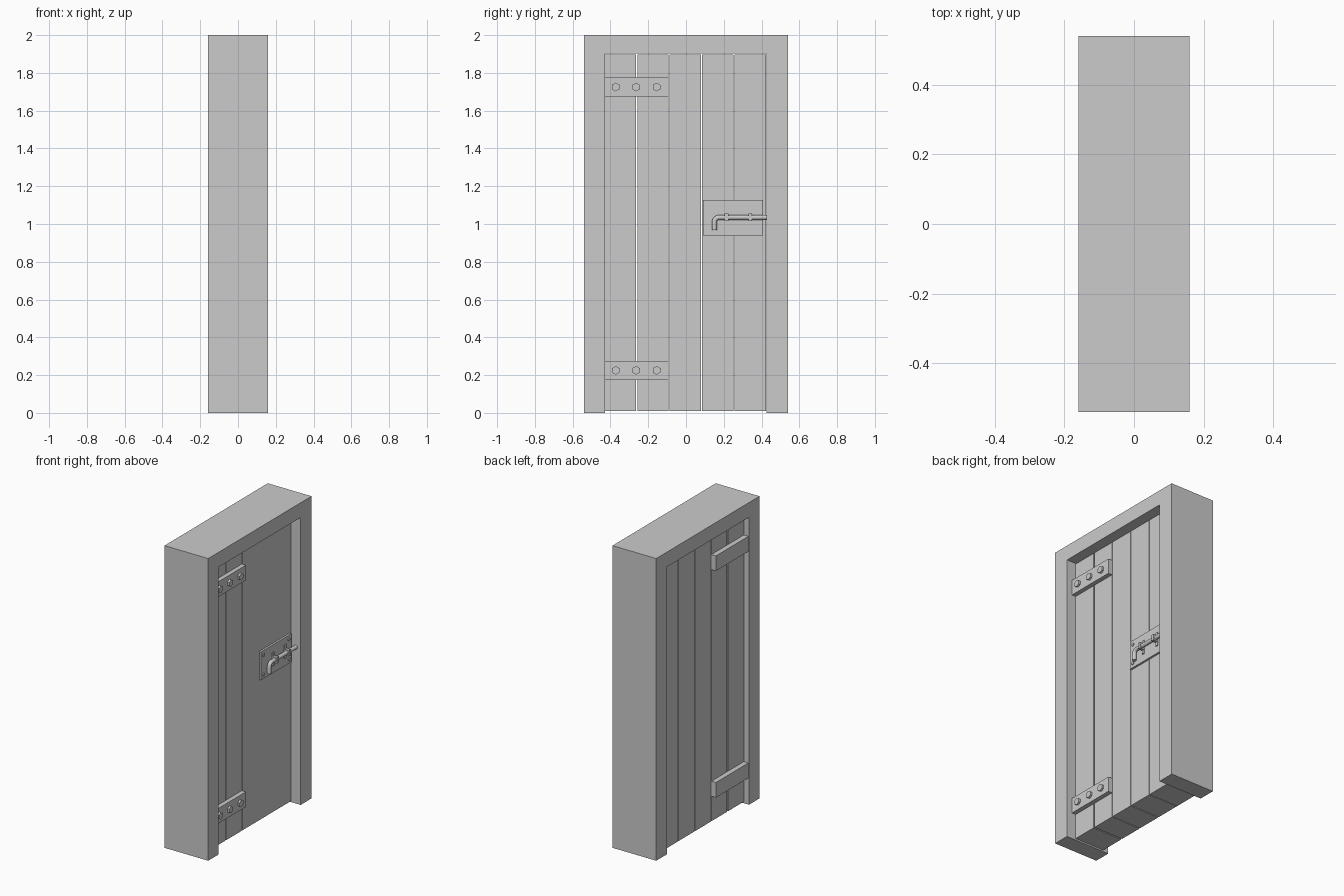
import bpy, bmesh, math
from mathutils import Vector

if "Cube" in bpy.data.objects:
    bpy.data.objects.remove(bpy.data.objects["Cube"], do_unlink=True)

grey = bpy.data.materials.new("plain_grey")
grey.use_nodes = True
grey.diffuse_color = (0.6, 0.6, 0.6, 1)
grey.node_tree.nodes["Principled BSDF"].inputs["Base Color"].default_value = (0.6, 0.6, 0.6, 1)


def finish(name, bm):
    bmesh.ops.recalc_face_normals(bm, faces=bm.faces[:])
    mesh = bpy.data.meshes.new(name)
    bm.to_mesh(mesh)
    bm.free()
    mesh.materials.append(grey)
    obj = bpy.data.objects.new(name, mesh)
    bpy.context.collection.objects.link(obj)
    return obj


def prism(name, outline, x0, x1):
    """Extrude a (y, z) outline along x."""
    bm = bmesh.new()
    face = bm.faces.new([bm.verts.new((x0, y, z)) for y, z in outline])
    ext = bmesh.ops.extrude_face_region(bm, geom=[face])["geom"]
    moved = [v for v in ext if isinstance(v, bmesh.types.BMVert)]
    bmesh.ops.translate(bm, verts=moved, vec=(x1 - x0, 0, 0))
    return finish(name, bm)


def box(name, x, y, z):
    return prism(name, [(y[0], z[0]), (y[1], z[0]), (y[1], z[1]), (y[0], z[1])], *x)


def stud(name, x, y, z, radius, height, sides):
    ring = [2 * math.pi * (i + 0.5) / sides for i in range(sides)]
    return prism(name, [(y + radius * math.cos(a), z + radius * math.sin(a)) for a in ring],
                 x, x + height)


# Depths of the door leaf
BACK, FRONT = -0.122, 0.093
LEFT, RIGHT, TOP = -0.43, 0.427, 1.902

# Frame: one arch-shaped slab, open at the bottom
prism("door_frame", [(-0.54, 0), (LEFT, 0), (LEFT, TOP), (RIGHT, TOP),
                     (RIGHT, 0), (0.54, 0), (0.54, 2), (-0.54, 2)], -0.16, 0.16)

# Planks with narrow gaps
planks = [(LEFT, -0.264), (-0.256, -0.093), (-0.088, 0.079), (0.084, 0.252), (0.256, 0.423)]
for i, span in enumerate(planks):
    box(f"plank_{i + 1}", (BACK, FRONT), span, (0.01, 1.898))

# Hinge straps on both faces, hexagonal bolts on one
for label, z in (("lower", 0.225), ("upper", 1.725)):
    height = (z - 0.05, z + 0.05)
    box(f"{label}_hinge_front", (FRONT, 0.122), (LEFT, -0.092), height)
    box(f"{label}_hinge_back", (-0.155, BACK), (LEFT, -0.092), height)
    for i in range(3):
        stud(f"{label}_hinge_bolt_{i + 1}", 0.12, -0.372 + 0.108 * i, z, 0.023, 0.015, 6)

# Latch plate with corner screws
box("latch_plate", (FRONT, 0.106), (0.09, 0.407), (0.94, 1.127))
for y in (0.115, 0.382):
    for z in (0.968, 1.098):
        stud("latch_screw", 0.105, y, z, 0.011, 0.006, 12)

# Sliding bolt: a round rod with a bent handle
BOLT_X, BOLT_Z, R = 0.124, 1.035, 0.013
bend = [Vector((BOLT_X, 0.175 - 0.025 * math.sin(a), BOLT_Z - 0.025 + 0.025 * math.cos(a)))
        for a in (math.pi / 2 * i / 5 for i in range(6))]
path = [Vector((BOLT_X, 0.45, BOLT_Z))] + bend + [Vector((BOLT_X, 0.15, 0.968))]
bm = bmesh.new()
rings = []
for i, p in enumerate(path):
    along = (path[min(i + 1, len(path) - 1)] - path[max(i - 1, 0)]).normalized()
    side = Vector((1, 0, 0))
    up = along.cross(side)
    rings.append([bm.verts.new(p + R * (side * math.cos(a) + up * math.sin(a)))
                  for a in (math.pi * k / 8 for k in range(16))])
for a, b in zip(rings, rings[1:]):
    for k in range(16):
        bm.faces.new((a[k], a[k - 1], b[k - 1], b[k]))
bm.faces.new(rings[0])
bm.faces.new(rings[-1])
rod = finish("sliding_bolt", bm)
bpy.context.view_layer.objects.active = rod
rod.select_set(True)
bpy.ops.object.shade_smooth_by_angle(angle=math.radians(40))
rod.select_set(False)

# Keepers holding the bolt: a raised loop over a flat foot
for i, y in enumerate((0.215, 0.34)):
    span = (y - 0.01, y + 0.01)
    box(f"keeper_foot_{i + 1}", (0.105, 0.111), span, (BOLT_Z - 0.045, BOLT_Z + 0.045))
    box(f"keeper_loop_{i + 1}", (0.105, 0.142), span, (BOLT_Z - 0.02, BOLT_Z + 0.02))
